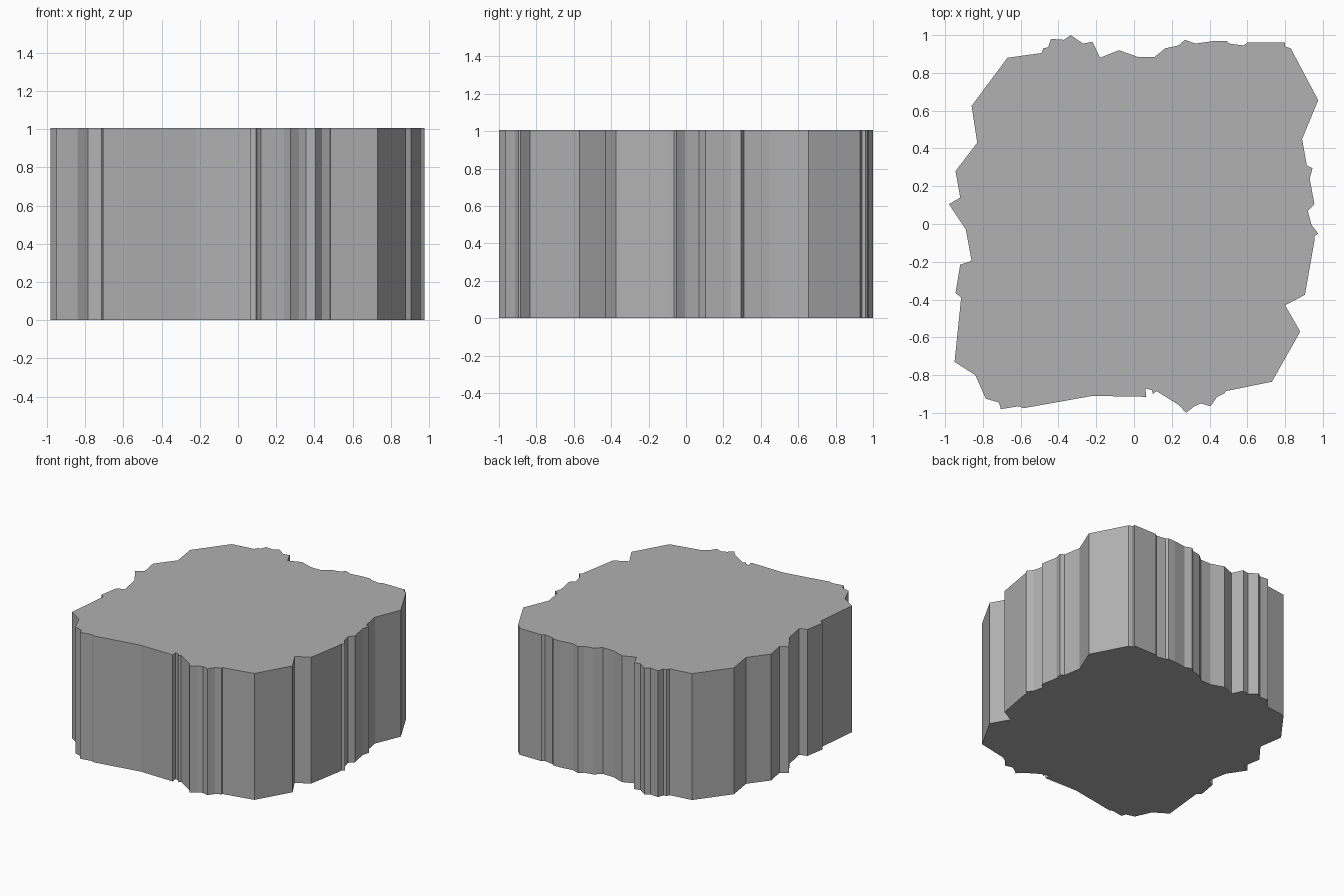
import bpy, bmesh

# Ragged slab outline, seen from the top, clockwise from the back left corner
outline = [
    # back edge
    (-.67, .88), (-.49, .905), (-.48, .93), (-.455, .935), (-.44, .98), (-.37, .975),
    (-.335, 1.0), (-.27, .955), (-.22, .965), (-.18, .88), (-.08, .92), (.02, .885),
    (.11, .885), (.165, .93), (.235, .945), (.27, .975), (.325, .955), (.43, .97),
    (.49, .97), (.505, .955), (.58, .945), (.6, .96), (.8, .96), (.8, .94), (.83, .93),
    # right edge
    (.975, .655), (.89, .45), (.915, .31), (.945, .295), (.93, .24), (.955, .105),
    (.92, .07), (.94, -.005), (.975, -.05), (.955, -.065), (.955, -.09), (.905, -.375),
    (.8, -.43), (.88, -.57), (.73, -.835),
    # front edge
    (.485, -.885), (.48, -.895), (.44, -.915), (.405, -.965), (.355, -.95), (.32, -.965),
    (.275, -1.0), (.24, -.96), (.12, -.885), (.1, -.9), (.095, -.88), (.06, -.87),
    (.065, -.915), (-.22, -.91), (-.585, -.975), (-.61, -.965), (-.705, -.98), (-.715, -.945),
    (-.785, -.925),
    # left edge
    (-.84, -.8), (-.95, -.73), (-.915, -.39), (-.945, -.365), (-.92, -.215), (-.86, -.195),
    (-.89, -.03), (-.98, .105), (-.92, .14), (-.945, .28), (-.83, .43), (-.86, .625),
]
height = 1.006

# Rock block: outline face pulled straight up
bm = bmesh.new()
base = bm.faces.new([bm.verts.new((x, y, 0)) for x, y in outline])
extruded = bmesh.ops.extrude_face_region(bm, geom=[base], use_keep_orig=True)
top_verts = [v for v in extruded["geom"] if isinstance(v, bmesh.types.BMVert)]
bmesh.ops.translate(bm, verts=top_verts, vec=(0, 0, height))
bmesh.ops.recalc_face_normals(bm, faces=bm.faces)

# Dark stone colour
stone = bpy.data.materials.new("stone")
stone.diffuse_color = (.44, .44, .44, 1)

mesh = bpy.data.meshes.new("rock_block")
bm.to_mesh(mesh)
bm.free()
mesh.materials.append(stone)
bpy.context.collection.objects.link(bpy.data.objects.new("rock_block", mesh))
